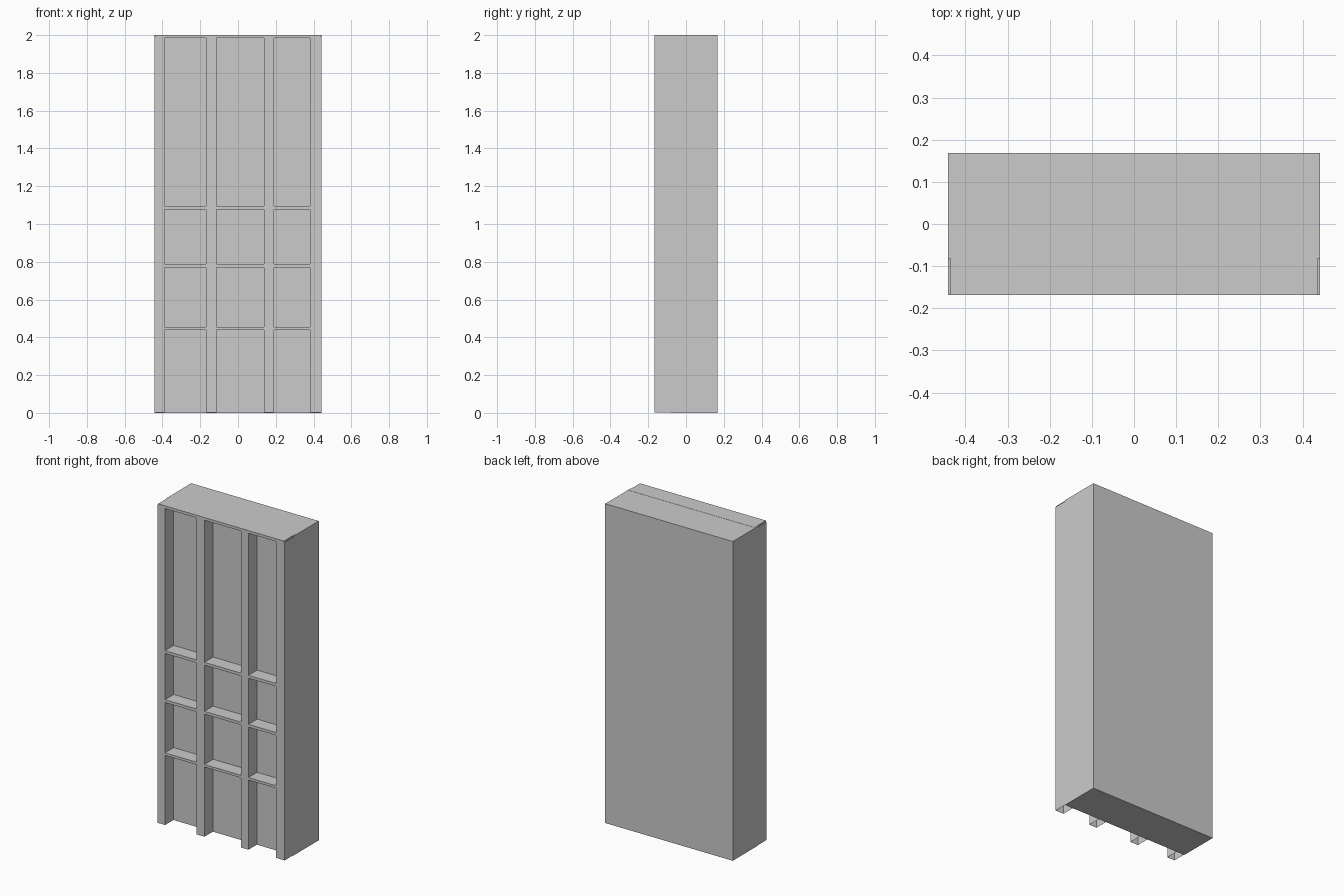
import bpy, bmesh

if "Cube" in bpy.data.objects:
    bpy.data.objects.remove(bpy.data.objects["Cube"])

FRONT, PANEL, BACK = -0.168, -0.082, 0.168
HALF_W, HEIGHT = 0.442, 2.0


def finish(name, bm):
    mesh = bpy.data.meshes.new(name)
    bmesh.ops.remove_doubles(bm, verts=bm.verts, dist=1e-5)
    bmesh.ops.recalc_face_normals(bm, faces=bm.faces)
    bm.to_mesh(mesh)
    bm.free()
    obj = bpy.data.objects.new(name, mesh)
    bpy.context.collection.objects.link(obj)
    return obj


def quad(bm, points):
    return bm.faces.new([bm.verts.new(p) for p in points])


# Solid cabinet body behind the lattice
bm = bmesh.new()
bmesh.ops.create_cube(bm, size=1)
for v in bm.verts:
    v.co.x *= 2 * HALF_W
    v.co.y = BACK if v.co.y > 0 else PANEL
    v.co.z = HEIGHT if v.co.z > 0 else 0
finish("cabinet_body", bm)

# Front lattice: posts and rails around open bays, hollow at the post feet
xs = [-0.441, -0.388, -0.17, -0.115, 0.137, 0.19, 0.382, 0.441]
zs = [0.002, 0.438, 0.454, 0.769, 0.787, 1.076, 1.094, 1.984, 1.993]
nx, nz = len(xs) - 1, len(zs) - 1


def solid(i, k):
    return 0 <= i < nx and 0 <= k < nz and (i % 2 == 0 or k % 2 == 1)


bm = bmesh.new()
for i in range(nx):
    for k in range(nz):
        if not solid(i, k):
            continue
        x0, x1, z0, z1 = xs[i], xs[i + 1], zs[k], zs[k + 1]
        quad(bm, [(x0, FRONT, z0), (x1, FRONT, z0), (x1, FRONT, z1), (x0, FRONT, z1)])
        # Return walls wherever the lattice meets a bay or the outside
        sides = [(i - 1, k, (x0, z1), (x0, z0)), (i + 1, k, (x1, z0), (x1, z1)),
                 (i, k - 1, (x0, z0), (x1, z0)), (i, k + 1, (x1, z1), (x0, z1))]
        for ni, nk, a, b in sides:
            if nk >= 0 and not solid(ni, nk):
                quad(bm, [(a[0], FRONT, a[1]), (a[0], PANEL, a[1]),
                          (b[0], PANEL, b[1]), (b[0], FRONT, b[1])])
lattice = finish("front_lattice", bm)

# Merge the cells into clean flat faces
bm = bmesh.new()
bm.from_mesh(lattice.data)
bmesh.ops.dissolve_limit(bm, angle_limit=0.01, verts=bm.verts, edges=bm.edges)
bm.to_mesh(lattice.data)
bm.free()

# Thin cap strip along the top front edge
bm = bmesh.new()
bmesh.ops.create_cube(bm, size=1)
for v in bm.verts:
    v.co.x *= 0.872
    v.co.y = -0.055 if v.co.y > 0 else FRONT
    v.co.z = 2.001 if v.co.z > 0 else 1.986
finish("top_cap", bm)
